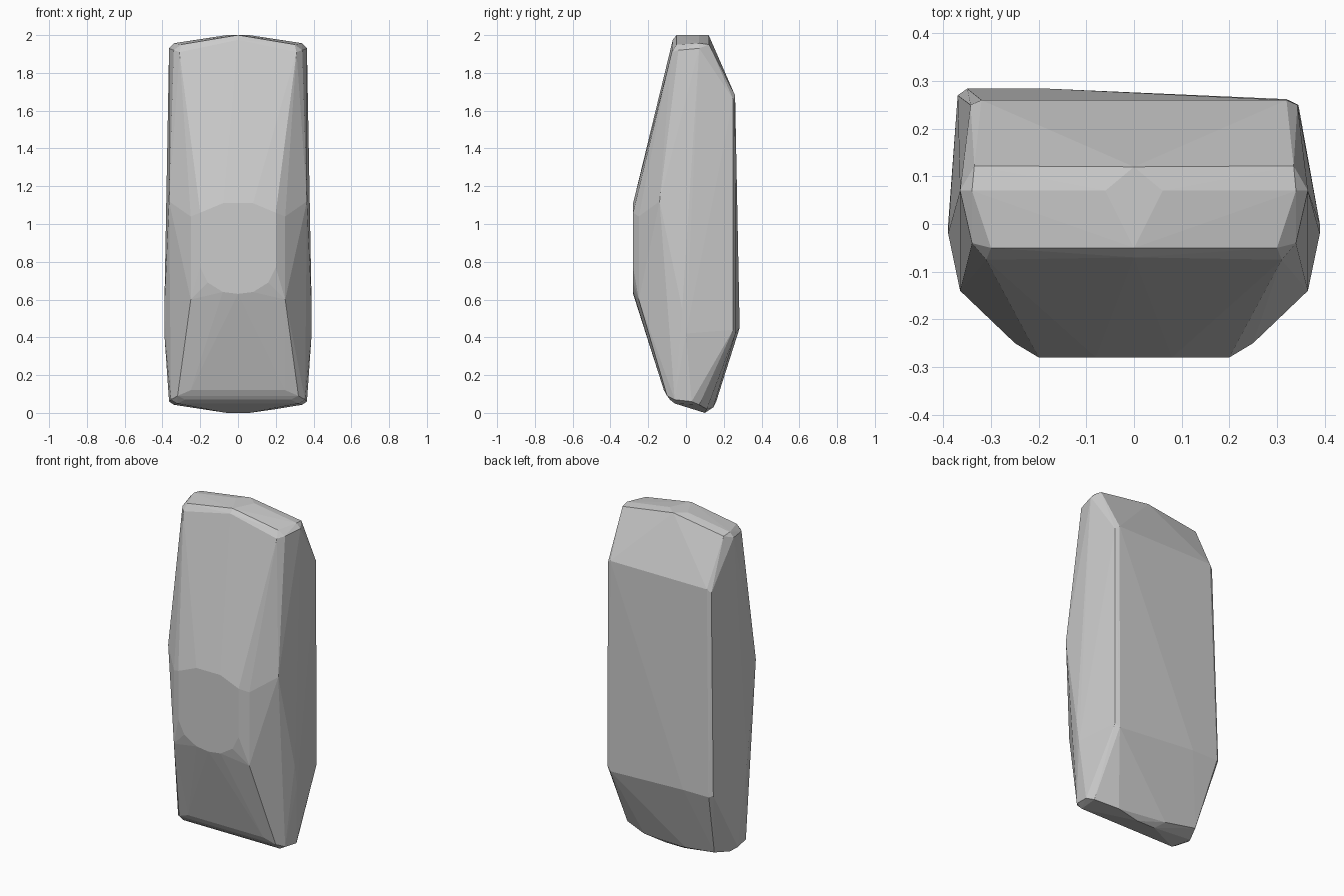
import bpy
import bmesh
from mathutils import Vector

# Remove the default cube only
default_cube = bpy.data.objects.get("Cube")
if default_cube is not None:
    bpy.data.objects.remove(default_cube, do_unlink=True)


def make_material(name, colour):
    material = bpy.data.materials.new(name)
    material.use_nodes = True
    material.diffuse_color = colour
    shader = material.node_tree.nodes["Principled BSDF"]
    shader.inputs["Base Color"].default_value = colour
    return material


def mirrored(corners):
    """Return the corners on both sides of the x = 0 plane."""
    points = []
    for x, y, z in corners:
        points.append(Vector((x, y, z)))
        if x != 0:
            points.append(Vector((-x, y, z)))
    return points


def build_hull(name, points, material):
    """Wrap a flat-faced convex shell around the given corners."""
    mesh = bpy.data.meshes.new(name)
    shell = bmesh.new()
    for point in points:
        shell.verts.new(point)
    result = bmesh.ops.convex_hull(shell, input=shell.verts[:])
    unused = [item for item in result["geom_interior"] + result["geom_unused"]
              if isinstance(item, bmesh.types.BMVert) and item.is_valid]
    bmesh.ops.delete(shell, geom=list(set(unused)), context="VERTS")
    bmesh.ops.recalc_face_normals(shell, faces=shell.faces[:])
    shell.to_mesh(mesh)
    shell.free()
    mesh.materials.append(material)
    body = bpy.data.objects.new(name, mesh)
    bpy.context.collection.objects.link(body)
    return body


# Flat front pad with a rounded lower edge
pad_depth = -0.28
pad_outline = [(0.08, 1.11), (0.2, 1.06), (0.2, 0.77),
               (0.16, 0.69), (0.08, 0.64), (0, 0.63)]
front_pad = mirrored([(x, pad_depth, z) for x, z in pad_outline])

# Shoulders beside the pad
shoulders = mirrored([
    (0.25, -0.25, 1.04), (0.25, -0.25, 0.6), (0.365, -0.14, 1.12),
])

# Widest line along the sides
side_ridges = mirrored([
    (0.39, -0.02, 0.55), (0.39, 0, 0.42), (0.378, 0.01, 1.1),
])

# Rounded, slightly peaked top
top_rim = mirrored([
    (0, -0.07, 1.975), (0, -0.05, 2), (0.06, 0.07, 2), (0, 0.12, 2),
    (0.31, -0.075, 1.91), (0.3, -0.05, 1.95), (0.34, -0.04, 1.92),
    (0.365, 0.07, 1.93), (0.34, 0.07, 1.957), (0.335, 0.122, 1.95),
])

# Rounded bottom
bottom_rim = mirrored([
    (0, -0.12, 0.15), (0.25, -0.117, 0.12), (0.32, -0.1, 0.09),
    (0.28, -0.085, 0.07), (0.355, -0.06, 0.07), (0.365, 0.03, 0.06),
    (0.32, -0.06, 0.05), (0.34, 0.07, 0.043), (0.06, 0.1, 0),
])

# Back panel, deeper at the lower right corner than at the lower left
back_panel = mirrored([(0.32, 0.26, 1.68), (0.343, 0.25, 1.66)])
back_panel += [Vector(corner) for corner in (
    (0.32, 0.262, 0.42), (0.345, 0.25, 0.44),
    (-0.18, 0.284, 0.45), (-0.35, 0.284, 0.45), (-0.37, 0.27, 0.46),
    (-0.3, 0.16, 0.06), (-0.1, 0.145, 0.03), (0.2, 0.11, 0.02),
)]

stone_grey = make_material("stone_grey", (0.6, 0.6, 0.6, 1))
all_points = (front_pad + shoulders + side_ridges
              + top_rim + bottom_rim + back_panel)
build_hull("faceted_body", all_points, stone_grey)
